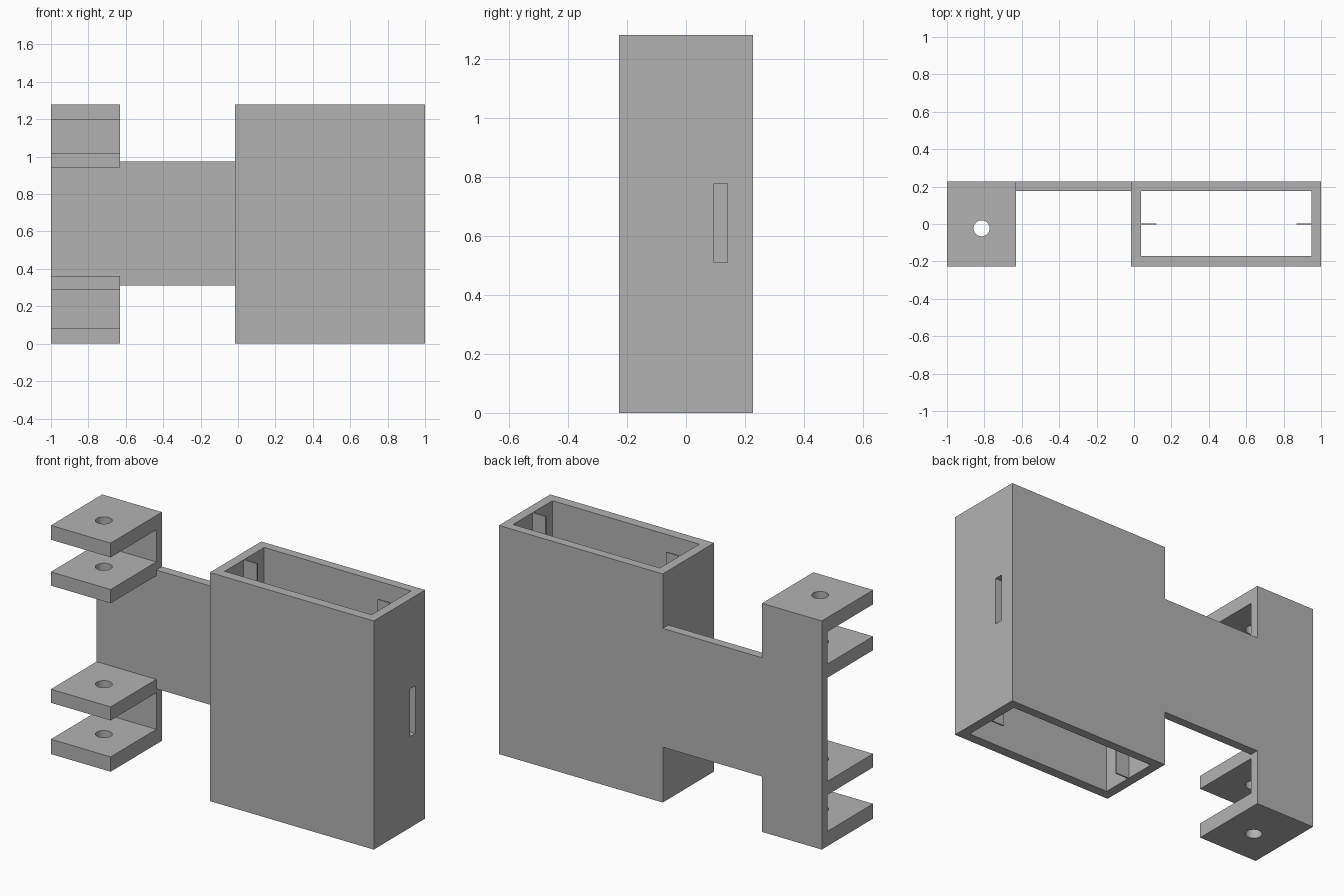
import bpy
import bmesh
import math

cube = bpy.data.objects.get("Cube")
if cube:
    bpy.data.objects.remove(cube, do_unlink=True)

# Overall dimensions
HEIGHT = 1.28
FRONT, BACK = -0.227, 0.227
PLATE_FRONT = 0.177
BRACKET_LEFT, BRACKET_RIGHT = -1.0, -0.63
BOX_LEFT, BOX_RIGHT = -0.015, 1.0
INNER_LEFT, INNER_RIGHT = 0.038, 0.948
INNER_FRONT = -0.172

grey = bpy.data.materials.new("plain grey")
grey.use_nodes = True
colour = (0.45, 0.45, 0.45, 1)
grey.diffuse_color = colour
grey.node_tree.nodes["Principled BSDF"].inputs["Base Color"].default_value = colour


def add_object(name, bm):
    bmesh.ops.recalc_face_normals(bm, faces=bm.faces)
    mesh = bpy.data.meshes.new(name)
    bm.to_mesh(mesh)
    bm.free()
    mesh.materials.append(grey)
    obj = bpy.data.objects.new(name, mesh)
    bpy.context.collection.objects.link(obj)
    return obj


def block(name, x, y, z):
    """Box between the given (low, high) pairs."""
    bm = bmesh.new()
    bmesh.ops.create_cube(bm, size=1)
    for v in bm.verts:
        v.co = [sum(r) / 2 + c * (r[1] - r[0]) for c, r in zip(v.co, (x, y, z))]
    return add_object(name, bm)


def cylinder(name, x, y, z, radius):
    bm = bmesh.new()
    bmesh.ops.create_cone(bm, cap_ends=True, segments=32, radius1=radius,
                          radius2=radius, depth=z[1] - z[0])
    bmesh.ops.translate(bm, verts=bm.verts, vec=(x, y, sum(z) / 2))
    return add_object(name, bm)


def cut(obj, cutter):
    """Subtract the cutter, then discard it."""
    cutter.hide_render = True
    mod = obj.modifiers.new("cut", "BOOLEAN")
    mod.operation = "DIFFERENCE"
    mod.solver = "EXACT"
    mod.object = cutter
    bpy.context.view_layer.objects.active = obj
    bpy.ops.object.modifier_apply(modifier=mod.name)
    bpy.data.objects.remove(cutter, do_unlink=True)


# Open sleeve with a slot through its left wall
sleeve = block("sleeve", (BOX_LEFT, BOX_RIGHT), (FRONT, BACK), (0, HEIGHT))
cut(sleeve, block("sleeve_cutter", (INNER_LEFT, INNER_RIGHT),
                  (INNER_FRONT, PLATE_FRONT), (-0.1, HEIGHT + 0.1)))
cut(sleeve, block("slot_cutter", (0.9, 1.1), (0.095, 0.14), (0.51, 0.777)))

# Thin full-height ribs inside the sleeve
block("right_rib", (INNER_LEFT, 0.12), (-0.004, 0.004), (0, HEIGHT))
block("left_rib", (0.868, INNER_RIGHT), (-0.004, 0.004), (0, HEIGHT))

# Back plate: upright strip with a neck reaching the sleeve
neck_low, neck_high = 0.31, 0.975
outline = [(BRACKET_LEFT, 0), (BRACKET_RIGHT, 0), (BRACKET_RIGHT, neck_low),
           (BOX_LEFT, neck_low), (BOX_LEFT, neck_high),
           (BRACKET_RIGHT, neck_high), (BRACKET_RIGHT, HEIGHT),
           (BRACKET_LEFT, HEIGHT)]
bm = bmesh.new()
face = bm.faces.new([bm.verts.new((x, PLATE_FRONT, z)) for x, z in outline])
extruded = bmesh.ops.extrude_face_region(bm, geom=[face], use_keep_orig=True)
moved = [g for g in extruded["geom"] if isinstance(g, bmesh.types.BMVert)]
bmesh.ops.translate(bm, verts=moved, vec=(0, BACK - PLATE_FRONT, 0))
add_object("back_plate", bm)

# Four drilled shelves forming two clevises
shelves = {"lower_clevis_bottom": (0, 0.083), "lower_clevis_top": (0.287, 0.363),
           "upper_clevis_bottom": (0.943, 1.02), "upper_clevis_top": (1.2, HEIGHT)}
for name, (low, high) in shelves.items():
    shelf = block(name, (BRACKET_LEFT, BRACKET_RIGHT), (FRONT, PLATE_FRONT), (low, high))
    cut(shelf, cylinder("pin_cutter", -0.815, -0.023, (low - 0.05, high + 0.05), 0.043))
    bpy.ops.object.select_all(action="DESELECT")
    shelf.select_set(True)
    bpy.context.view_layer.objects.active = shelf
    bpy.ops.object.shade_smooth_by_angle(angle=math.radians(30))
